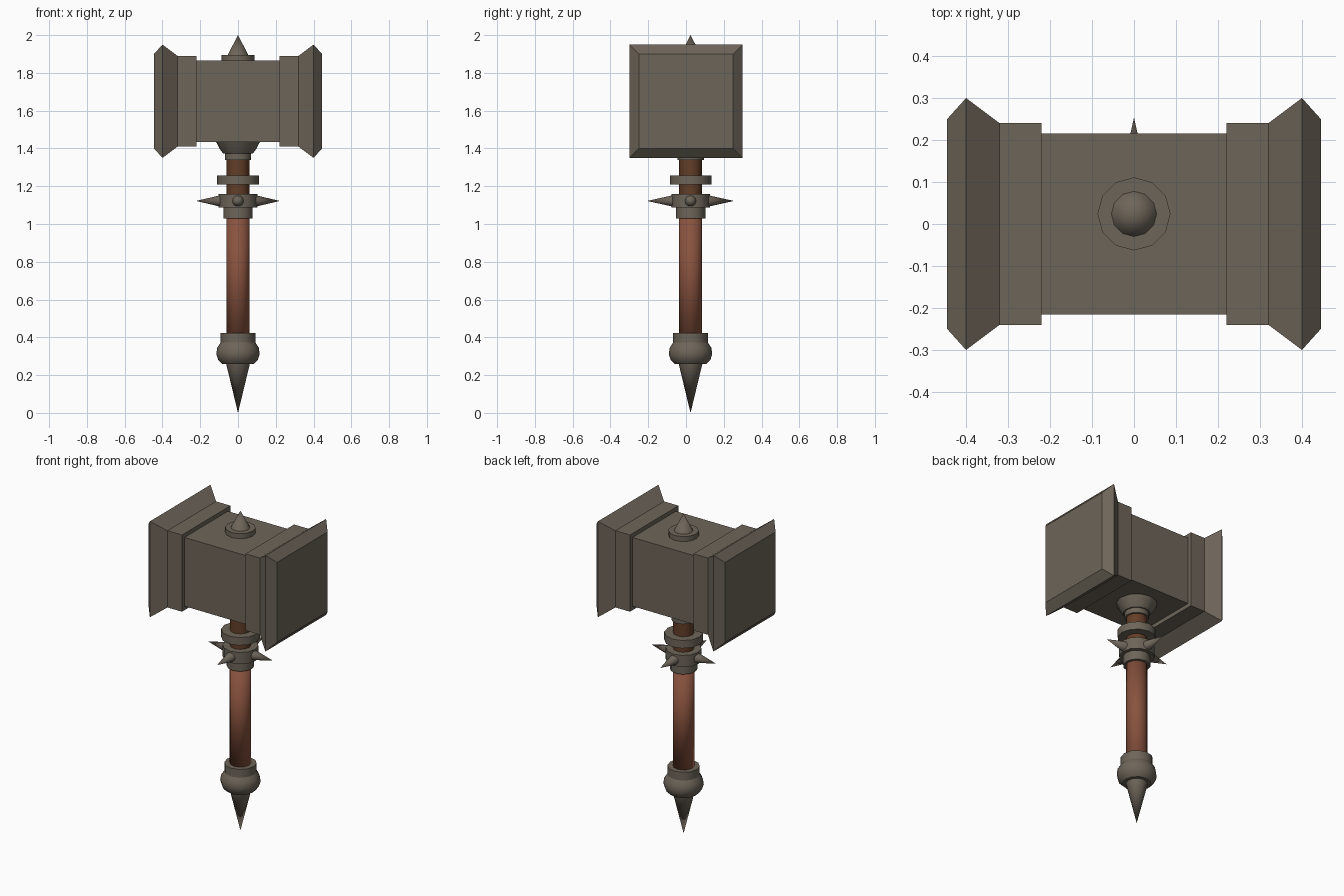
import bpy
import bmesh
import math
from mathutils import Matrix, Vector

if "Cube" in bpy.data.objects:
    bpy.data.objects.remove(bpy.data.objects["Cube"])

CY = 0.024  # the shaft sits slightly behind the head centre


def material(name, rgb):
    m = bpy.data.materials.new(name)
    m.diffuse_color = (*rgb, 1.0)
    m.use_nodes = True
    m.node_tree.nodes["Principled BSDF"].inputs["Base Color"].default_value = m.diffuse_color
    return m


IRON = material("dull iron", (0.155, 0.130, 0.100))
WOOD = material("red brown grip", (0.25, 0.085, 0.048))
DARK = material("dark brown wood", (0.125, 0.048, 0.021))


def lathe(name, profile, mat, sides=12, matrix=None, smooth=40, turn=0.0):
    """Sweep (radius, height) points round z; zero radius closes to a tip."""
    bm = bmesh.new()
    rings = []
    for r, h in profile:
        if r == 0:
            rings.append([bm.verts.new((0, 0, h))])
        else:
            rings.append([bm.verts.new((r * math.cos(turn + 2 * math.pi * i / sides),
                                        r * math.sin(turn + 2 * math.pi * i / sides), h))
                          for i in range(sides)])
    for a, b in zip(rings, rings[1:]):
        for i in range(sides):
            j = (i + 1) % sides
            if len(a) == 1:
                bm.faces.new((a[0], b[j], b[i]))
            elif len(b) == 1:
                bm.faces.new((a[i], a[j], b[0]))
            else:
                bm.faces.new((a[i], a[j], b[j], b[i]))
    for ring in (rings[0], rings[-1]):
        if len(ring) > 1:
            bm.faces.new(ring)
    bmesh.ops.recalc_face_normals(bm, faces=bm.faces)
    me = bpy.data.meshes.new(name)
    bm.to_mesh(me)
    bm.free()
    me.materials.append(mat)
    if smooth:
        me.shade_smooth()
        me.set_sharp_from_angle(angle=math.radians(smooth))
    ob = bpy.data.objects.new(name, me)
    ob.matrix_world = matrix if matrix else Matrix.Translation((0, CY, 0))
    bpy.context.collection.objects.link(ob)
    return ob


# Square hammer head: stepped block with flared striking ends, lying along x
half = [(0.215, 0.22), (0.24, 0.22), (0.24, 0.32), (0.30, 0.40), (0.25, 0.445)]
outline = [(s, -x) for s, x in reversed(half)] + half
lathe("hammer_head", [(s * math.sqrt(2), x) for s, x in outline], IRON, sides=4,
      matrix=Matrix.Translation((0, 0, 1.65)) @ Matrix.Rotation(math.pi / 2, 4, 'Y'),
      smooth=0, turn=math.pi / 4)

# Cap on top of the head
lathe("top_disc", [(0.087, 1.85), (0.087, 1.896)], IRON)
lathe("top_spike", [(0.057, 1.89), (0, 2.0)], IRON)

# Socket below the head
lathe("head_socket", [(0.07, 1.34), (0.07, 1.372), (0.078, 1.372),
                      (0.095, 1.395), (0.117, 1.436)], IRON)

# Shaft: grip and darker neck
lathe("grip", [(0.061, 0.40), (0.061, 1.05)], WOOD, smooth=180)
lathe("neck", [(0.060, 1.13), (0.060, 1.37)], DARK)

# Rings round the shaft
lathe("neck_ring", [(0.11, 1.208), (0.11, 1.257)], IRON)
lathe("spike_ring", [(0.102, 1.087), (0.102, 1.16)], IRON)
lathe("grip_collar", [(0.078, 1.03), (0.078, 1.09)], IRON)

# Four spikes pointing outward
for k in range(4):
    d = Vector((math.cos(k * math.pi / 2), math.sin(k * math.pi / 2), 0))
    m = Matrix.Translation((0, CY, 1.122)) @ d.to_track_quat('Z', 'Y').to_matrix().to_4x4()
    lathe("ring_spike", [(0.032, 0.085), (0, 0.222 if k % 2 == 0 else 0.23)], IRON, matrix=m)

# Pommel: collar, ball and point
lathe("pommel_collar", [(0.092, 0.355), (0.092, 0.424)], IRON)
lathe("pommel_ball", [(0.082, 0.258), (0.105, 0.28), (0.115, 0.312),
                      (0.110, 0.345), (0.092, 0.372)], IRON)
lathe("pommel_spike", [(0.064, 0.265), (0, 0.0)], IRON)
